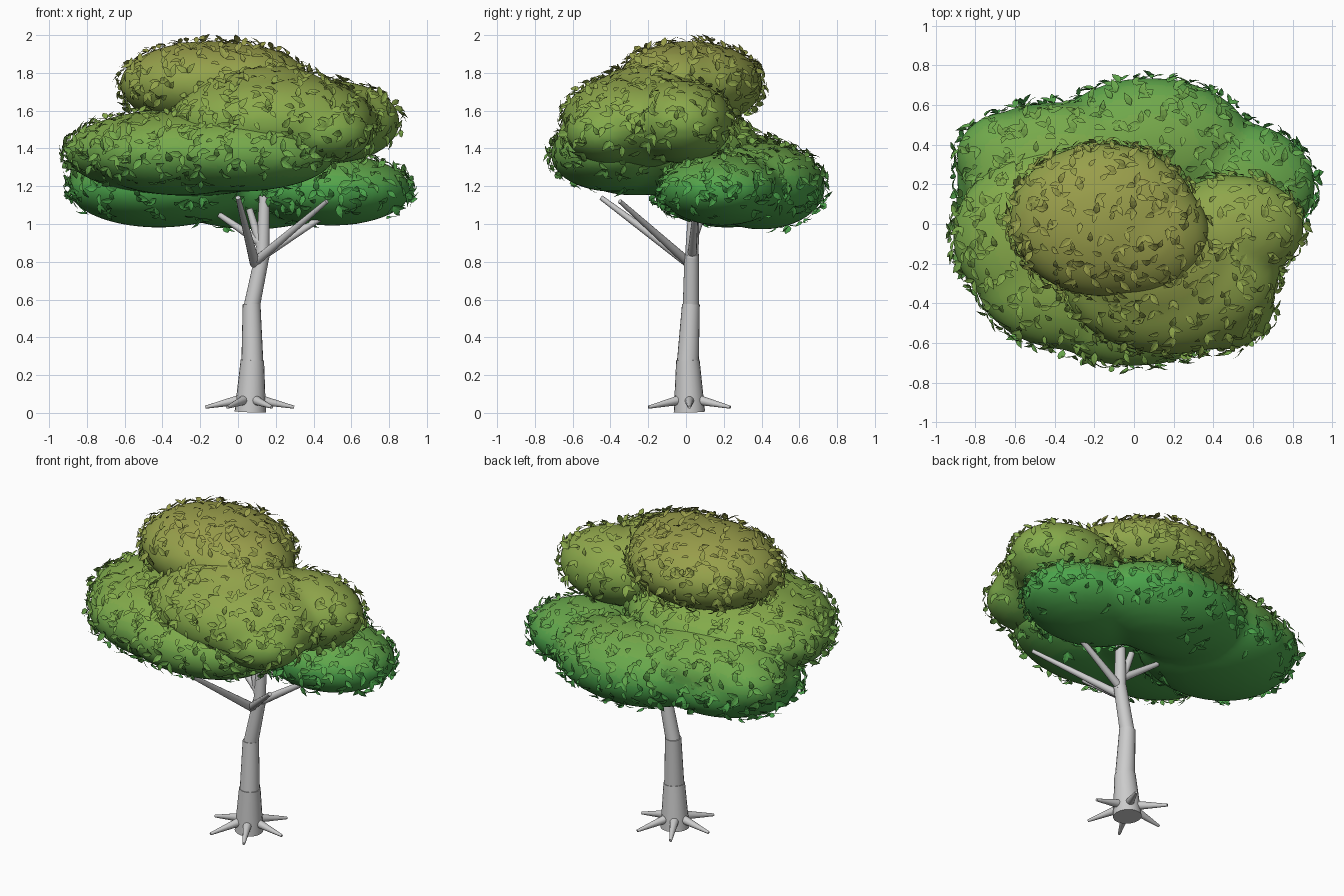
import bpy, bmesh, math, random
from mathutils import Vector, Matrix

if "Cube" in bpy.data.objects:
    bpy.data.objects.remove(bpy.data.objects["Cube"])

random.seed(7)


def new_object(name, bm, mats=()):
    mesh = bpy.data.meshes.new(name)
    bm.to_mesh(mesh)
    bm.free()
    ob = bpy.data.objects.new(name, mesh)
    bpy.context.collection.objects.link(ob)
    for m in mats:
        mesh.materials.append(m)
    return ob


def activate(ob):
    bpy.ops.object.select_all(action='DESELECT')
    ob.select_set(True)
    bpy.context.view_layer.objects.active = ob


def limb(name, p0, p1, r0, r1, sides=16):
    """Tapered round limb between two points."""
    p0, p1 = Vector(p0), Vector(p1)
    d = p1 - p0
    rot = Vector((0, 0, 1)).rotation_difference(d).to_matrix().to_4x4()
    bm = bmesh.new()
    bmesh.ops.create_cone(bm, cap_ends=True, segments=sides, radius1=r0, radius2=r1,
                          depth=d.length, matrix=Matrix.Translation((p0 + p1) / 2) @ rot)
    ob = new_object(name, bm)
    activate(ob)
    bpy.ops.object.shade_smooth_by_angle(angle=math.radians(40))
    return ob


# Trunk: stacked tapered segments
trunk = [((0.065, 0.018, 0.005), (0.076, 0.01, 0.28), 0.083, 0.062),
         ((0.076, 0.01, 0.27), (0.072, 0.026, 0.575), 0.058, 0.047),
         ((0.072, 0.026, 0.56), (0.13, 0.03, 0.84), 0.043, 0.038),
         ((0.13, 0.03, 0.82), (0.14, 0.045, 1.15), 0.036, 0.028)]
for i, seg in enumerate(trunk):
    limb(f"trunk_segment_{i + 1}", *seg, sides=20)

# Roots: six spikes around the base
for i in range(6):
    a = i * math.tau / 6
    c, s = math.cos(a), math.sin(a)
    limb(f"root_{i + 1}", (0.062 + 0.04 * c, 0.018 + 0.04 * s, 0.072),
         (0.062 + 0.235 * c, 0.018 + 0.25 * s, 0.03), 0.028, 0.008, 12)

# Branches
branches = [((0.09, 0.02, 0.79), (0.0, -0.45, 1.14), 0.027, 0.013),
            ((0.08, 0.02, 0.79), (0.47, -0.35, 1.12), 0.025, 0.012),
            ((0.11, 0.03, 0.82), (0.48, 0.05, 1.06), 0.025, 0.015),
            ((0.12, 0.03, 0.90), (-0.10, 0.09, 1.05), 0.024, 0.015),
            ((0.12, 0.03, 0.88), (0.06, 0.05, 1.08), 0.024, 0.018)]
for i, b in enumerate(branches):
    limb(f"branch_{i + 1}", *b, sides=12)

# Foliage colour runs from green at the bottom to olive at the top
BANDS, Z_LOW, Z_HIGH = 16, 1.15, 1.95
stops = [Vector((0.07, 0.37, 0.07)), Vector((0.24, 0.41, 0.07)), Vector((0.32, 0.34, 0.07))]
greens = []
for i in range(BANDS):
    t = 2 * i / (BANDS - 1)
    k = min(int(t), 1)
    m = bpy.data.materials.new(f"leaf_green_{i + 1}")
    m.diffuse_color = (*stops[k].lerp(stops[k + 1], t - k), 1)
    m.use_nodes = True
    m.node_tree.nodes["Principled BSDF"].inputs["Base Color"].default_value = m.diffuse_color
    greens.append(m)


def band(z):
    return max(0, min(BANDS - 1, int((z - Z_LOW) / (Z_HIGH - Z_LOW) * BANDS)))


# Canopy: each clump is a few ellipsoid lobes (centre, radii) melted together
clumps = {
    "top_foliage": [
        ((-0.15, 0.02, 1.74), (0.48, 0.39, 0.23)),
        ((0.02, -0.06, 1.73), (0.37, 0.31, 0.22))],
    "upper_front_foliage": [
        ((0.18, -0.27, 1.54), (0.55, 0.39, 0.26)),
        ((0.12, -0.18, 1.64), (0.42, 0.34, 0.21)),
        ((0.50, -0.02, 1.54), (0.36, 0.27, 0.22)),
        ((0.45, -0.41, 1.48), (0.26, 0.23, 0.16))],
    "left_foliage": [
        ((-0.27, -0.06, 1.38), (0.65, 0.48, 0.235)),
        ((-0.30, -0.28, 1.37), (0.50, 0.36, 0.22)),
        ((0.0, -0.39, 1.37), (0.52, 0.33, 0.20))],
    "back_foliage": [
        ((0.50, 0.19, 1.18), (0.42, 0.33, 0.19)),
        ((0.08, 0.40, 1.20), (0.52, 0.34, 0.23)),
        ((-0.42, 0.22, 1.19), (0.48, 0.40, 0.21)),
        ((-0.35, 0.24, 1.30), (0.51, 0.37, 0.19)),
        ((-0.62, 0.34, 1.25), (0.28, 0.23, 0.18))],
}
all_lobes = [l for lobes in clumps.values() for l in lobes]


def inside(p, lobe):
    c, r = lobe
    return sum(((p[k] - c[k]) / r[k]) ** 2 for k in range(3)) < 1


def add_leaf(bm, p, n, t, length):
    """Small folded, drooping leaf starting at p, heading along tangent t."""
    lift = random.uniform(0.15, 0.65)
    d = t * math.cos(lift) + n * math.sin(lift)
    side = d.cross(n).normalized()
    up = side.cross(d).normalized()
    w = length * 0.26

    def v(along, across, high):
        return bm.verts.new(p + d * along * length + side * across * w + up * high * length)
    base, tip = v(0, 0, 0), v(1, 0, -0.1)
    l1, m1, r1 = v(0.3, -0.9, 0.07), v(0.3, 0, 0.03), v(0.3, 0.9, 0.07)
    l2, m2, r2 = v(0.62, -0.8, 0.05), v(0.62, 0, 0.02), v(0.62, 0.8, 0.05)
    for f in ((base, m1, l1), (base, r1, m1), (l1, m1, m2, l2),
              (m1, r1, r2, m2), (l2, m2, tip), (m2, r2, tip)):
        bm.faces.new(f).material_index = band(p.z)


for name, lobes in clumps.items():
    # Clump body
    bm = bmesh.new()
    for c, r in lobes:
        bmesh.ops.create_icosphere(bm, subdivisions=4, radius=1,
                                   matrix=Matrix.Translation(c) @ Matrix.Diagonal((*r, 1)))
    ob = new_object(name, bm)
    remesh = ob.modifiers.new("melt", 'REMESH')
    remesh.mode = 'VOXEL'
    remesh.voxel_size = 0.025
    remesh.use_smooth_shade = True
    smooth = ob.modifiers.new("soften", 'SMOOTH')
    smooth.factor = 0.5
    smooth.iterations = 16
    activate(ob)
    bpy.ops.object.convert(target='MESH')
    ob.data.materials.clear()
    for m in greens:
        ob.data.materials.append(m)
    for f in ob.data.polygons:
        f.material_index = band(f.center.z)

    # Leaf sprigs spread evenly by golden-angle spiral over the exposed lobe surfaces
    bm = bmesh.new()
    for lobe in lobes:
        c, r = Vector(lobe[0]), Vector(lobe[1])
        count = int(1500 * r.x * r.y)
        for i in range(count):
            z = 1 - 2 * (i + random.random()) / count
            a = i * 2.39996 + random.uniform(-0.1, 0.1)
            rad = math.sqrt(max(0, 1 - z * z))
            u = Vector((rad * math.cos(a), rad * math.sin(a), z))
            p = c + u * r
            n = Vector([u[k] / r[k] for k in range(3)]).normalized()
            if n.z < random.uniform(-1.0, -0.6) or any(
                    inside(p, o) for o in all_lobes if o is not lobe):
                continue
            t = n.orthogonal().normalized()
            a = random.uniform(0, math.tau)
            for k in range(random.choice((1, 2, 2, 3))):
                turn = Matrix.Rotation(a + k * random.uniform(0.9, 2.0), 3, n)
                add_leaf(bm, p, n, turn @ t, random.uniform(0.05, 0.08))
    new_object(name.replace("foliage", "leaves"), bm, greens)
